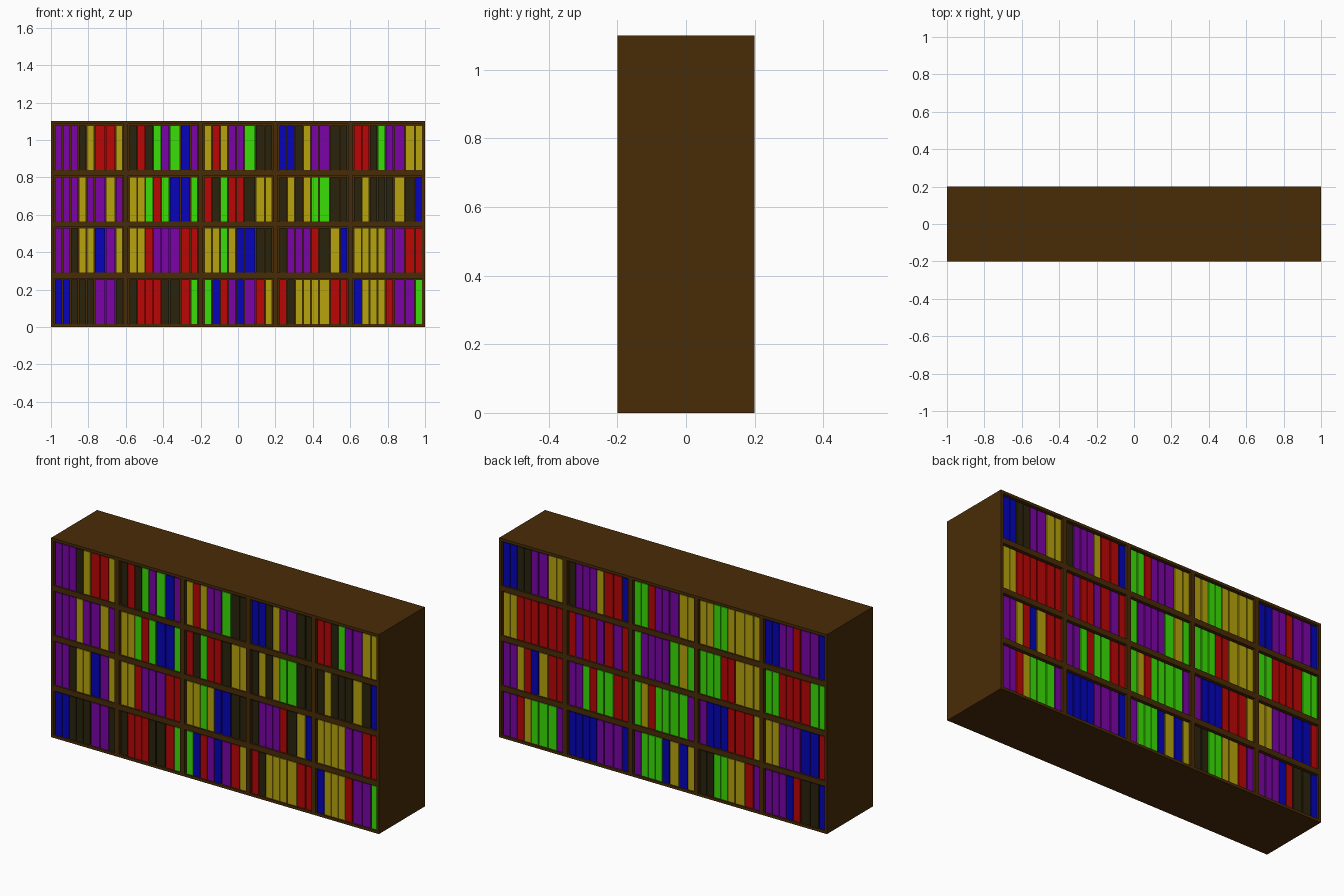
import bpy, bmesh
from mathutils import Matrix, Vector

if "Cube" in bpy.data.objects:
    bpy.data.objects.remove(bpy.data.objects["Cube"])

W, D, H = 2.0, 0.4, 1.1
COLS, ROWS = 5, 4
CW, RH = W / COLS, H / ROWS


def material(name, rgb):
    m = bpy.data.materials.new(name)
    m.diffuse_color = tuple((c / 255) ** 2.2 for c in rgb) + (1,)
    m.use_nodes = True
    m.node_tree.nodes["Principled BSDF"].inputs["Base Color"].default_value = m.diffuse_color
    return m


wood = material("wood", (74, 47, 15))
cloth = {
    "P": material("purple", (122, 12, 165)),
    "R": material("red", (186, 15, 15)),
    "G": material("green", (60, 222, 15)),
    "B": material("blue", (15, 12, 185)),
    "Y": material("yellow", (182, 162, 20)),
    "K": material("dark", (46, 40, 20)),
}
keys = list(cloth)


def add_box(bm, lo, hi, mat=0):
    lo, hi = Vector(lo), Vector(hi)
    m = Matrix.Translation((lo + hi) / 2) @ Matrix.Diagonal((*(hi - lo), 1))
    verts = bmesh.ops.create_cube(bm, size=1, matrix=m)["verts"]
    for f in {f for v in verts for f in v.link_faces}:
        f.material_index = mat


def finish(bm, name, mats):
    me = bpy.data.meshes.new(name)
    bm.to_mesh(me)
    bm.free()
    for m in mats:
        me.materials.append(m)
    ob = bpy.data.objects.new(name, me)
    bpy.context.collection.objects.link(ob)
    return ob


def wood_part(name, lo, hi):
    bm = bmesh.new()
    add_box(bm, lo, hi)
    finish(bm, name, [wood])


# Outer case and centre panel
T = 0.015
for s, side in ((-1, "left"), (1, "right")):
    x = s * (W / 2 - T / 2)
    wood_part(side + "_side", (x - T / 2, -D / 2, 0), (x + T / 2, D / 2, H))
wood_part("bottom_board", (-W / 2 + T, -D / 2, 0), (W / 2 - T, D / 2, T))
wood_part("top_board", (-W / 2 + T, -D / 2, H - T), (W / 2 - T, D / 2, H))
wood_part("centre_panel", (-W / 2 + T, -0.01, T), (W / 2 - T, 0.01, H - T))

# Shelves and upright dividers
for i in range(1, ROWS):
    z = i * RH
    wood_part("shelf", (-W / 2 + T, -D / 2, z - T), (W / 2 - T, D / 2, z + T))
for i in range(1, COLS):
    x = -W / 2 + i * CW
    for r in range(ROWS):
        wood_part("divider", (x - 0.0125, -D / 2, r * RH + T), (x + 0.0125, D / 2, (r + 1) * RH - T))

# Book colours per compartment, bottom row first, read left to right
front = ["BBKKKPPK KRRRKKRG GBRPBPRY RKYYYYRR BYYYRPPG",
         "PPKYYBPY YYRPPPRR YYGYBBKK KPPPRKYB YYYYPPRR",
         "PPPYPPYP YYGRGBBG RKGRRKYY KYKYGGKK KYKKKYKB",
         "PPPKYRRY KRKGPGBP YRYPPGKK BBKYPPKK RRKGPPYY"]
back = ["PPRYGGGP BBBBPPPB PGGGBYBY KKGGYYRP PPPBRKKB",
        "PPYRBYRR PPGRGGRR GYRGGGGP PBBBRRRY YYPPPBBR",
        "YYRRRRRR RPRRPRPR GPPPPGYG GGGRRYYY GGRRRRGG",
        "BBKKPPYY KPPPYRRB GGRPPPYY YYGGYYYY BBPPRPPB"]

# (start, width) of each book in a compartment
slots = [(0.021 + 0.0427 * i, 0.038) for i in range(5)] + [(0.236, 0.054), (0.295, 0.048), (0.348, 0.035)]


def book_rows(name, layout, turn):
    for r, line in enumerate(layout):
        bm = bmesh.new()
        for c, colours in enumerate(line.split()):
            for (start, width), k in zip(slots, colours):
                x = -W / 2 + c * CW + start
                z = r * RH + T
                add_box(bm, (x, -0.192, z), (x + width, -0.01, z + 0.238), keys.index(k))
        if turn:
            bmesh.ops.rotate(bm, verts=bm.verts, matrix=Matrix.Rotation(3.14159265, 3, "Z"))
        finish(bm, f"{name}_row_{r + 1}", cloth.values())


book_rows("front_books", front, False)
book_rows("back_books", back, True)
